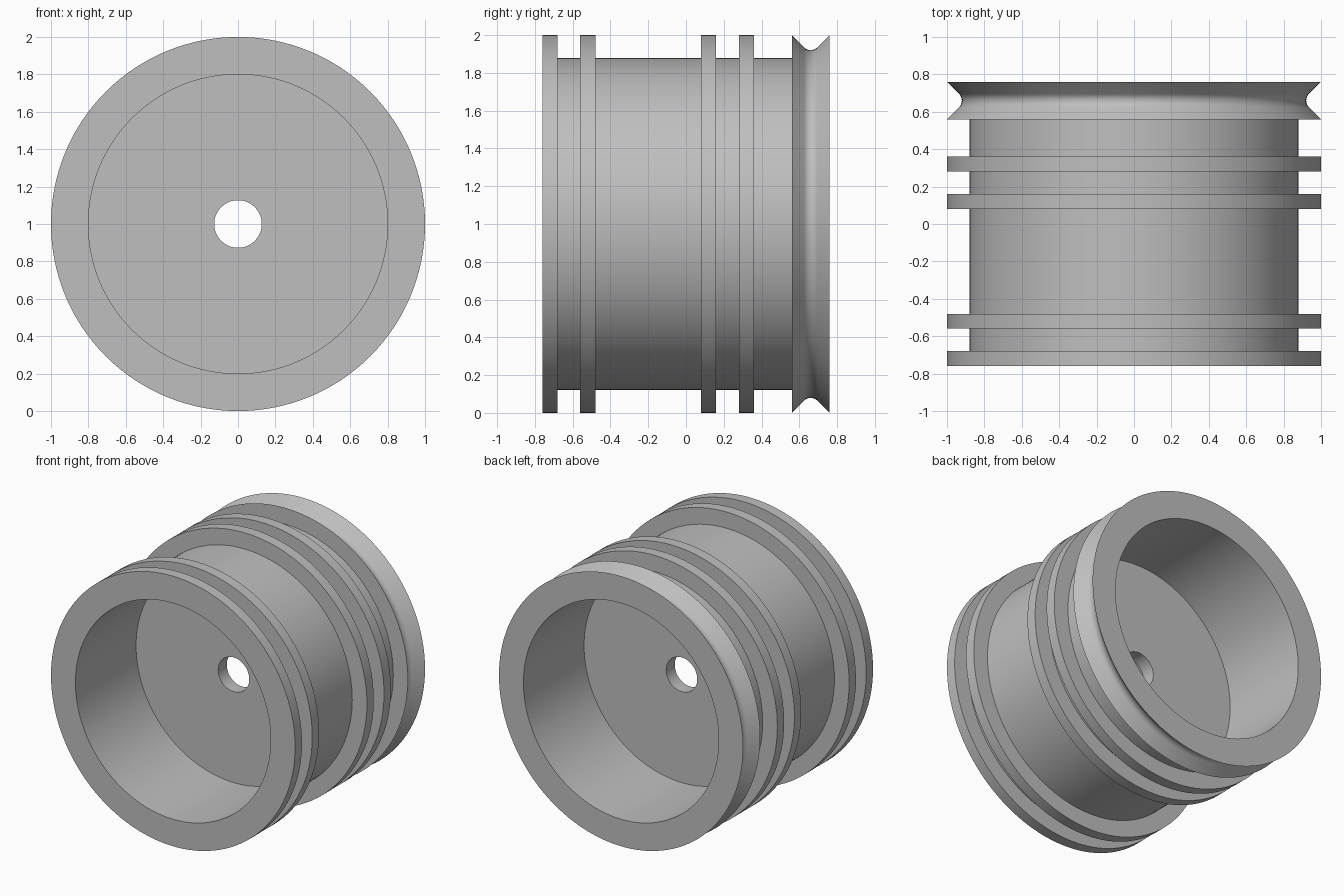
import bpy
import bmesh
from math import radians, sin, cos, pi, sqrt
from mathutils import Vector

cube = bpy.data.objects.get("Cube")
if cube:
    bpy.data.objects.remove(cube, do_unlink=True)

R_OUT, R_BARREL, R_BORE, R_HOLE = 1.0, 0.88, 0.8, 0.127
HALF_WIDTH, HALF_WEB = 0.76, 0.05
RING_WIDTH = 0.08
RING_STARTS = (-0.76, -0.56, 0.08, 0.28)
FLANGE_START = 0.56
SEGMENTS = 128

# Outer profile as (radius, y): square rings standing on the barrel
profile = []
for y in RING_STARTS:
    if y > -HALF_WIDTH:
        profile.append((R_BARREL, y))
    profile += [(R_OUT, y), (R_OUT, y + RING_WIDTH), (R_BARREL, y + RING_WIDTH)]

# Rear flange with a rounded V groove
groove_y = (FLANGE_START + HALF_WIDTH) / 2
groove_r = 0.05
arc_centre = R_OUT - (HALF_WIDTH - FLANGE_START) / 2 + groove_r * sqrt(2)
profile += [(R_BARREL, FLANGE_START), (R_OUT, FLANGE_START)]
steps = 12
for i in range(steps + 1):
    a = -pi / 4 + pi / 2 * i / steps
    profile.append((arc_centre - groove_r * cos(a), groove_y + groove_r * sin(a)))
profile.append((R_OUT, HALF_WIDTH))

# Rear recess, web with axle hole, front recess
profile += [(R_BORE, HALF_WIDTH), (R_BORE, HALF_WEB), (R_HOLE, HALF_WEB),
            (R_HOLE, -HALF_WEB), (R_BORE, -HALF_WEB), (R_BORE, -HALF_WIDTH)]

# Revolve the closed profile around the axle
bm = bmesh.new()
verts = [bm.verts.new((r, y, 1)) for r, y in profile]
edges = [bm.edges.new((v, verts[(i + 1) % len(verts)])) for i, v in enumerate(verts)]
bmesh.ops.spin(bm, geom=verts + edges, cent=Vector((0, 0, 1)), axis=Vector((0, 1, 0)),
               angle=2 * pi, steps=SEGMENTS, use_merge=True)
bmesh.ops.remove_doubles(bm, verts=bm.verts[:], dist=1e-5)
bmesh.ops.recalc_face_normals(bm, faces=bm.faces[:])
mesh = bpy.data.meshes.new("grooved_wheel")
bm.to_mesh(mesh)
bm.free()

# Plain grey material
grey = bpy.data.materials.new("plain grey")
grey.use_nodes = True
colour = (0.52, 0.52, 0.52, 1)
grey.diffuse_color = colour
grey.node_tree.nodes["Principled BSDF"].inputs["Base Color"].default_value = colour
mesh.materials.append(grey)

wheel = bpy.data.objects.new("grooved_wheel", mesh)
bpy.context.collection.objects.link(wheel)
bpy.ops.object.select_all(action='DESELECT')
wheel.select_set(True)
bpy.context.view_layer.objects.active = wheel
bpy.ops.object.shade_smooth_by_angle(angle=radians(30))
